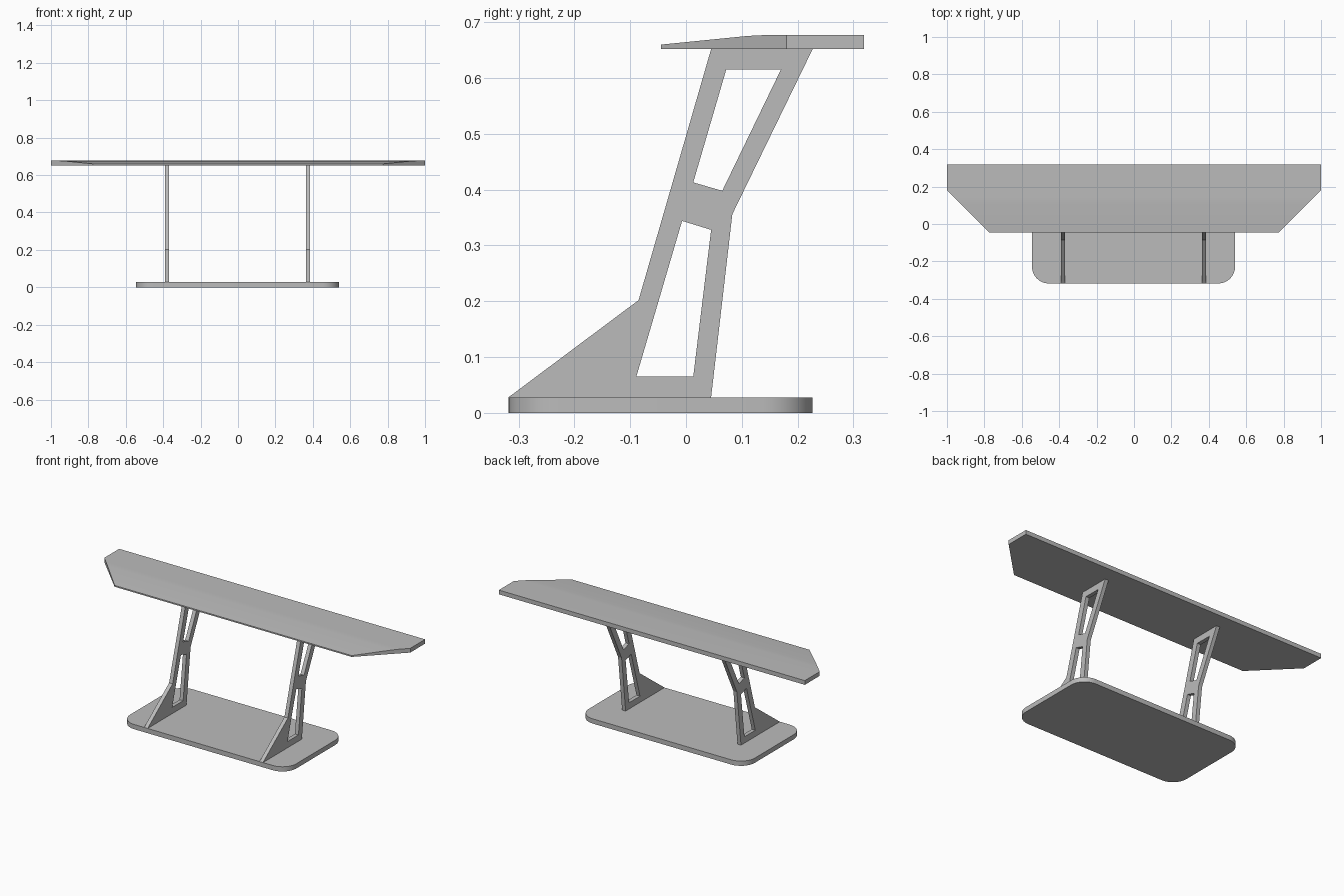
import bpy, bmesh
from mathutils import Matrix, Vector

cube = bpy.data.objects.get("Cube")
if cube:
    bpy.data.objects.remove(cube, do_unlink=True)

GREY = (0.5, 0.5, 0.5, 1)
grey = bpy.data.materials.new("plain grey")
grey.use_nodes = True
grey.diffuse_color = GREY
grey.node_tree.nodes["Principled BSDF"].inputs["Base Color"].default_value = GREY

MID_X = -0.0025           # centre of the base and supports
SIDEWAYS = Matrix(((0, 0, 1, 0), (1, 0, 0, 0), (0, 1, 0, 0), (0, 0, 0, 1)))  # (y, z) profile along x


def add_mesh(name, mesh):
    obj = bpy.data.objects.new(name, mesh)
    bpy.context.collection.objects.link(obj)
    mesh.materials.clear()
    mesh.materials.append(grey)
    return obj


def plate(name, loops, half_depth, matrix):
    """Extrude a flat outline, with any further loops cut out as holes."""
    curve = bpy.data.curves.new(name, "CURVE")
    curve.dimensions = "2D"
    curve.fill_mode = "BOTH"
    curve.extrude = half_depth
    for loop in loops:
        spline = curve.splines.new("POLY")
        spline.points.add(len(loop) - 1)
        for point, (u, v) in zip(spline.points, loop):
            point.co = (u, v, 0, 1)
        spline.use_cyclic_u = True
    helper = bpy.data.objects.new(name + " outline", curve)
    mesh = bpy.data.meshes.new_from_object(helper)
    bpy.data.objects.remove(helper)
    mesh.transform(matrix)
    bm = bmesh.new()
    bm.from_mesh(mesh)
    bmesh.ops.remove_doubles(bm, verts=bm.verts, dist=0.0001)
    bmesh.ops.recalc_face_normals(bm, faces=bm.faces)
    bm.to_mesh(mesh)
    bm.free()
    mesh.shade_flat()
    return add_mesh(name, mesh)


def smooth(obj):
    bpy.ops.object.select_all(action="DESELECT")
    obj.select_set(True)
    bpy.context.view_layer.objects.active = obj
    bpy.ops.object.shade_smooth_by_angle(angle=0.52)


# Base: a slab with rounded upright corners
bm = bmesh.new()
bmesh.ops.create_cube(bm, size=1, matrix=Matrix.Translation((MID_X, -0.0455, 0.014))
                      @ Matrix.Diagonal((1.086, 0.545, 0.028, 1)))
upright = [e for e in bm.edges if abs(e.verts[0].co.z - e.verts[1].co.z) > 0.01]
bmesh.ops.bevel(bm, geom=upright, offset=0.09, segments=8, profile=0.5, affect="EDGES")
base_mesh = bpy.data.meshes.new("base")
bm.to_mesh(base_mesh)
bm.free()
smooth(add_mesh("base", base_mesh))

# Supports: slanted plates with two windows each
outline = [(-0.318, 0.028), (-0.085, 0.202), (0.045, 0.652),
           (0.227, 0.652), (0.083, 0.356), (0.045, 0.028)]
upper_window = [(0.072, 0.615), (0.17, 0.615), (0.065, 0.398), (0.013, 0.413)]
lower_window = [(-0.007, 0.344), (0.045, 0.328), (0.013, 0.065), (-0.089, 0.065)]
for side, x in (("left", 0.377), ("right", -0.377)):
    plate(side + "_support", [outline, upper_window, lower_window], 0.0115,
          Matrix.Translation((MID_X + x, 0, 0)) @ SIDEWAYS)

# Top panel: thin wing profile with both front corners cut off
profile = [(-0.045, 0.652), (0.319, 0.652), (0.319, 0.677), (0.14, 0.677),
           (0.11, 0.6755), (-0.045, 0.66)]
top = plate("top_panel", [profile], 1, SIDEWAYS)
bm = bmesh.new()
bm.from_mesh(top.data)
for s in (1, -1):
    cut = bmesh.ops.bisect_plane(bm, geom=bm.verts[:] + bm.edges[:] + bm.faces[:], dist=0.0001,
                                 plane_co=(s, 0.18, 0), plane_no=Vector((s, -1, 0)),
                                 clear_outer=True)
    rim = [g for g in cut["geom_cut"] if isinstance(g, bmesh.types.BMEdge)]
    bmesh.ops.holes_fill(bm, edges=rim, sides=0)
bmesh.ops.recalc_face_normals(bm, faces=bm.faces)
bm.to_mesh(top.data)
bm.free()
smooth(top)
